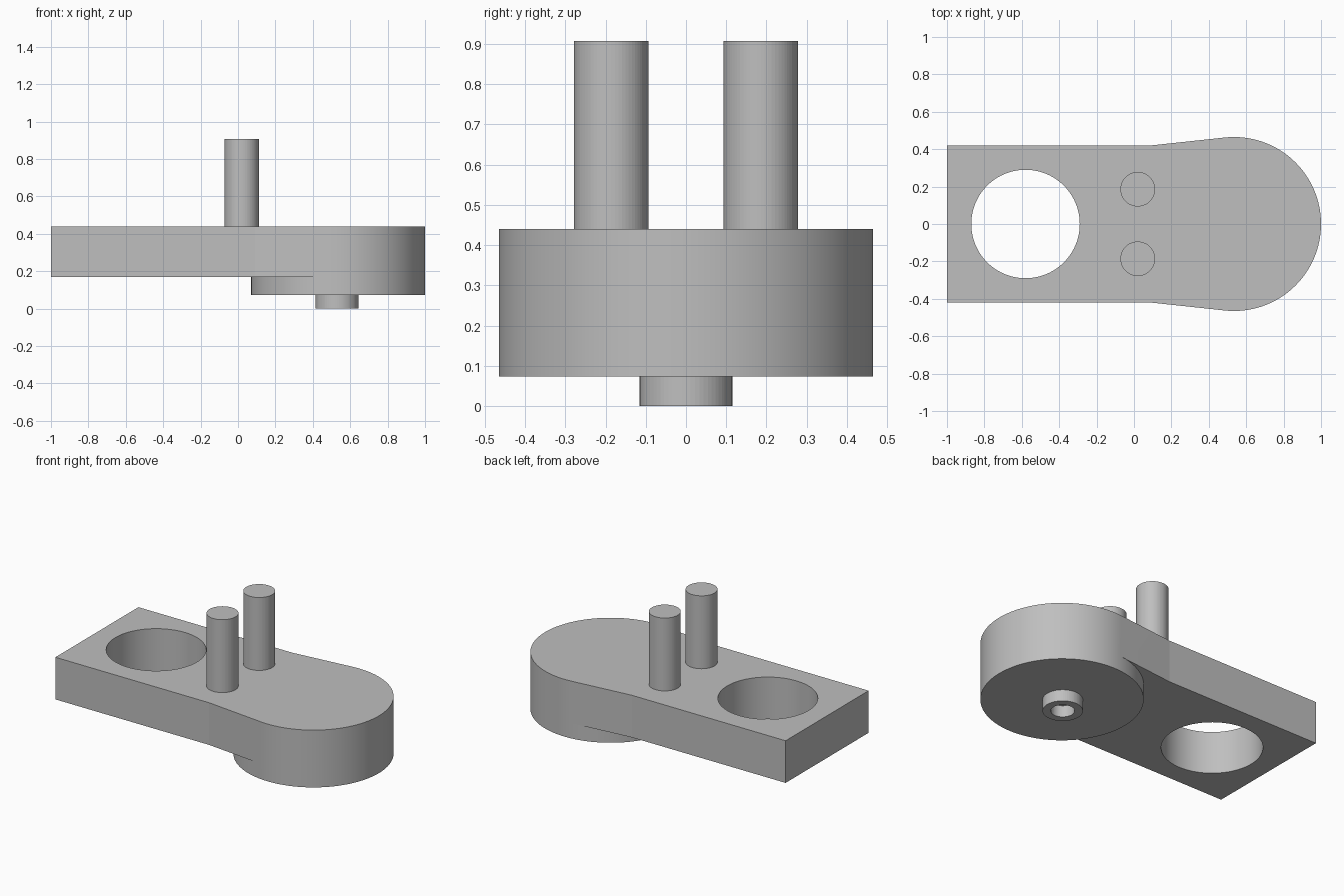
import bpy, bmesh, math

if "Cube" in bpy.data.objects:
    bpy.data.objects.remove(bpy.data.objects["Cube"])

grey = bpy.data.materials.new("plain grey")
grey.diffuse_color = (0.52, 0.52, 0.52, 1)
grey.use_nodes = True
grey.node_tree.nodes["Principled BSDF"].inputs["Base Color"].default_value = grey.diffuse_color

CX, R = 0.535, 0.465          # rounded end centre and radius
TOP, STEP, BASE = 0.44, 0.17, 0.073


def circle(x, y, r, n=120, a0=0, a1=360):
    steps = n * (a1 - a0) // 360
    full = a1 - a0 == 360
    return [(x + r * math.cos(math.radians(a0 + 360 * i / n)),
             y + r * math.sin(math.radians(a0 + 360 * i / n)))
            for i in range(steps + (0 if full else 1))]


def prism(name, outline, z0, z1):
    """Extrude a counter-clockwise outline from z0 to z1."""
    bm = bmesh.new()
    face = bm.faces.new([bm.verts.new((x, y, z0)) for x, y in outline])
    ext = bmesh.ops.extrude_face_region(bm, geom=[face])
    verts = [v for v in ext["geom"] if isinstance(v, bmesh.types.BMVert)]
    bmesh.ops.translate(bm, verts=verts, vec=(0, 0, z1 - z0))
    bmesh.ops.recalc_face_normals(bm, faces=bm.faces)
    me = bpy.data.meshes.new(name)
    bm.to_mesh(me)
    bm.free()
    me.materials.append(grey)
    ob = bpy.data.objects.new(name, me)
    bpy.context.collection.objects.link(ob)
    return ob


def combine(target, tool, operation):
    """Apply a boolean and remove the tool object."""
    mod = target.modifiers.new("bool", 'BOOLEAN')
    mod.operation, mod.object, mod.solver = operation, tool, 'EXACT'
    bpy.context.view_layer.objects.active = target
    bpy.ops.object.modifier_apply(modifier=mod.name)
    bpy.data.objects.remove(tool)


# Arm plate: straight sides flaring tangentially into the rounded end
outline = ([(-1, -0.42), (0.09, -0.42)] + circle(CX, 0, R, 120, -96, 96)
           + [(0.09, 0.42), (-1, 0.42)])
arm = prism("arm_plate", outline, STEP, TOP)
combine(arm, prism("hub_disc", circle(CX, 0, R), BASE, STEP), 'UNION')
combine(arm, prism("large_hole", circle(-0.58, 0, 0.29), 0, 0.6), 'DIFFERENCE')

# Hollow boss under the hub
boss = prism("hollow_boss", circle(0.53, 0, 0.115, 64), 0, BASE)
combine(boss, prism("boss_bore", circle(0.53, 0, 0.068, 64), -0.1, 0.2), 'DIFFERENCE')

# Two upright pins
pins = [prism(f"pin_{side}", circle(0.02, y, 0.0925, 64), TOP, 0.907)
        for side, y in (("front", -0.186), ("back", 0.186))]

# Smooth curved walls, crisp rims
for ob in [arm, boss] + pins:
    bpy.ops.object.select_all(action='DESELECT')
    ob.select_set(True)
    bpy.context.view_layer.objects.active = ob
    bpy.ops.object.shade_smooth_by_angle(angle=math.radians(5))
